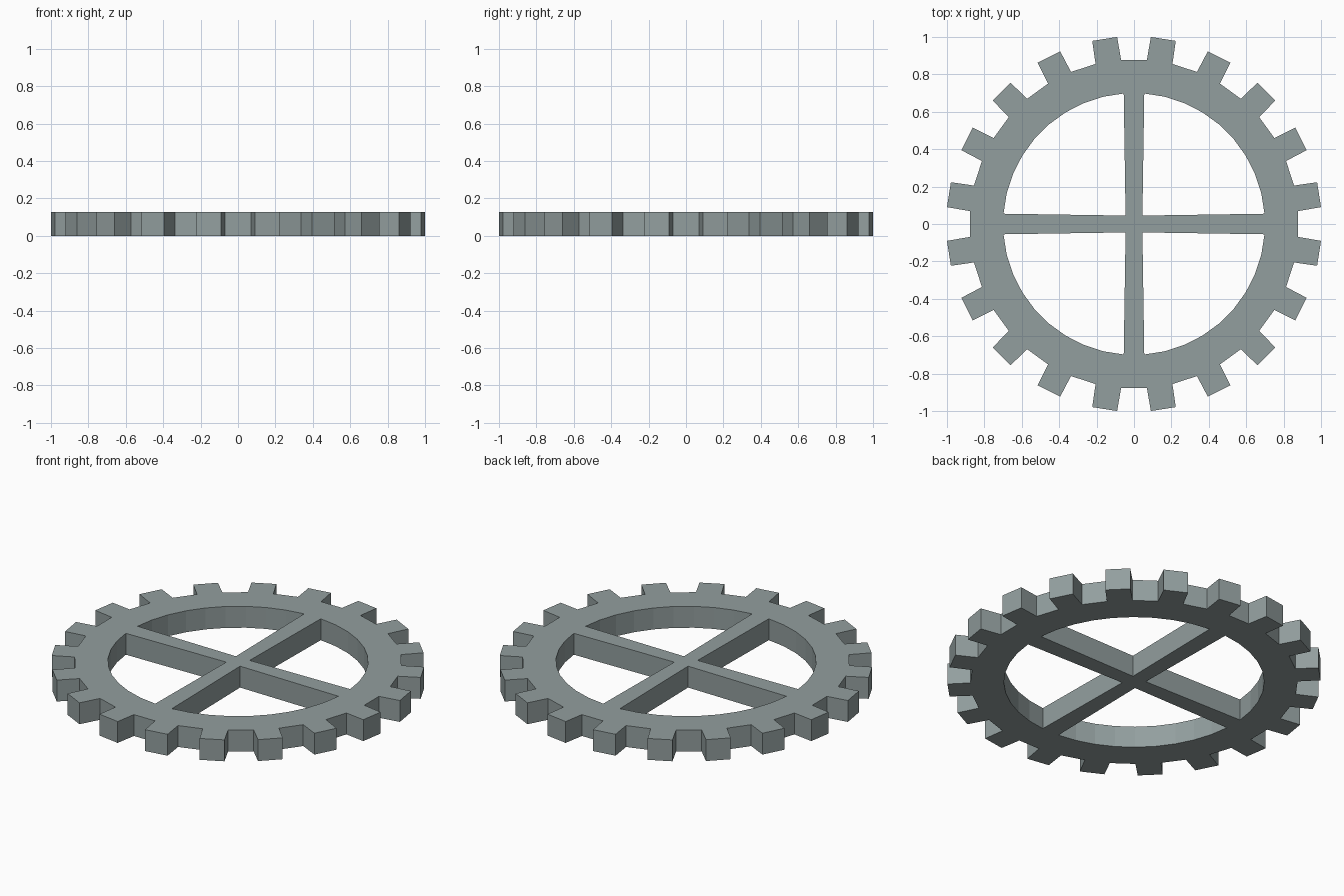
import bpy, bmesh, math

if "Cube" in bpy.data.objects:
    bpy.data.objects.remove(bpy.data.objects["Cube"])

TEETH = 20
N = TEETH * 2            # facets around the rim
HEIGHT = 0.127
R_IN, R_ROOT, R_TIP = 0.70, 0.88, 1.0018
TIP_HALF, HUB = 0.0675, 0.045

bm = bmesh.new()


def polar(r, deg):
    a = math.radians(deg)
    return bm.verts.new((r * math.cos(a), r * math.sin(a), 0))


step = 360 / N
inner = [polar(R_IN, (i - 0.5) * step) for i in range(N)]
root = [polar(R_ROOT, (i - 0.5) * step) for i in range(N)]

# rim, with a tooth on every second facet
for i in range(N):
    j = (i + 1) % N
    bm.faces.new((inner[i], root[i], root[j], inner[j]))
    if i % 2:
        a = math.radians(i * step)
        c, s = math.cos(a), math.sin(a)
        tip = [bm.verts.new((R_TIP * c - t * s, R_TIP * s + t * c, 0))
               for t in (-TIP_HALF, TIP_HALF)]
        bm.faces.new((root[i], tip[0], tip[1], root[j]))

# hub square and four spokes reaching the rim
hub = [bm.verts.new((x * HUB, y * HUB, 0))
       for x, y in ((1, -1), (1, 1), (-1, 1), (-1, -1))]
bm.faces.new(hub)
for k in range(4):
    i = k * N // 4
    bm.faces.new((hub[k], inner[i], inner[(i + 1) % N], hub[(k + 1) % 4]))

# thicken the flat outline upward
ret = bmesh.ops.extrude_face_region(bm, geom=bm.faces[:], use_keep_orig=True)
top = [g for g in ret["geom"] if isinstance(g, bmesh.types.BMVert)]
bmesh.ops.translate(bm, verts=top, vec=(0, 0, HEIGHT))
bmesh.ops.recalc_face_normals(bm, faces=bm.faces[:])

mesh = bpy.data.meshes.new("gear_wheel")
bm.to_mesh(mesh)
bm.free()
gear = bpy.data.objects.new("gear_wheel", mesh)
bpy.context.collection.objects.link(gear)

mat = bpy.data.materials.new("grey green metal")
mat.diffuse_color = (0.29, 0.345, 0.345, 1)
mat.use_nodes = True
mat.node_tree.nodes["Principled BSDF"].inputs["Base Color"].default_value = mat.diffuse_color
mesh.materials.append(mat)
